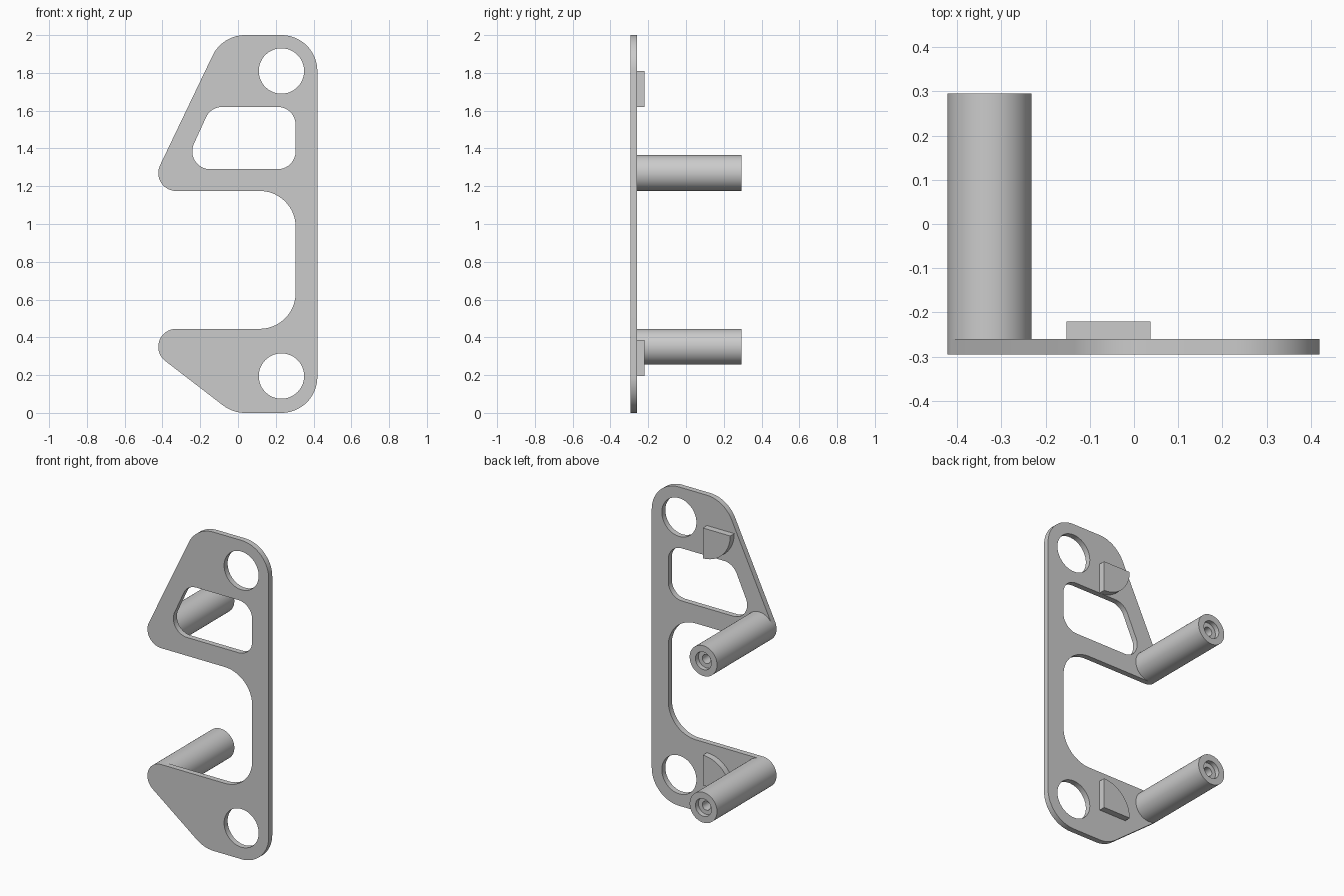
import bpy, bmesh
from math import radians, degrees, cos, sin, atan2, acos, hypot, pi
from mathutils import Vector

if "Cube" in bpy.data.objects:
    bpy.data.objects.remove(bpy.data.objects["Cube"])

FRONT, BACK, TAB, END = -0.295, -0.26, -0.22, 0.295


def arc(c, r, a0, a1):
    n = max(2, int(abs(a1 - a0) / 5))
    return [(c[0] + r * cos(radians(a0 + (a1 - a0) * i / n)),
             c[1] + r * sin(radians(a0 + (a1 - a0) * i / n))) for i in range(n + 1)]


def tangent(c1, r1, c2, r2, side):
    """Normal angle (0-360) of the outer tangent line of two circles."""
    dx, dz = c2[0] - c1[0], c2[1] - c1[1]
    return degrees(atan2(dz, dx) + side * acos((r1 - r2) / hypot(dx, dz))) % 360


def finish(bm, name):
    bmesh.ops.recalc_face_normals(bm, faces=bm.faces[:])
    me = bpy.data.meshes.new(name)
    bm.to_mesh(me)
    bm.free()
    ob = bpy.data.objects.new(name, me)
    bpy.context.collection.objects.link(ob)
    bpy.ops.object.select_all(action='DESELECT')
    ob.select_set(True)
    bpy.context.view_layer.objects.active = ob
    bpy.ops.object.shade_smooth_by_angle(angle=radians(30))
    return ob


def slab(name, loops, y0, y1):
    """Flat outline with holes, given thickness along y."""
    bm = bmesh.new()
    for pts in loops:
        vs = [bm.verts.new((x, y0, z)) for x, z in pts]
        for i, v in enumerate(vs):
            bm.edges.new((v, vs[(i + 1) % len(vs)]))
    bmesh.ops.triangle_fill(bm, edges=bm.edges[:], use_beauty=True, normal=(0, -1, 0))
    ext = bmesh.ops.extrude_face_region(bm, geom=bm.faces[:], use_keep_orig=True)
    moved = [g for g in ext['geom'] if isinstance(g, bmesh.types.BMVert)]
    bmesh.ops.translate(bm, verts=moved, vec=(0, y1 - y0, 0))
    return finish(bm, name)


def post(name, x, z):
    """Round post with a stepped bore in its free end."""
    prof = [(0, BACK), (0.095, BACK), (0.095, END), (0.055, END), (0.055, END - 0.03),
            (0.028, END - 0.03), (0.028, END - 0.25), (0, END - 0.25)]
    bm = bmesh.new()
    vs = [bm.verts.new((x + r, y, z)) for r, y in prof]
    es = [bm.edges.new(p) for p in zip(vs, vs[1:])]
    bmesh.ops.spin(bm, geom=vs + es, cent=(x, 0, z), axis=(0, 1, 0),
                   angle=2 * pi, steps=64, use_duplicate=False)
    bmesh.ops.remove_doubles(bm, verts=bm.verts[:], dist=1e-4)
    return finish(bm, name)


# Key centres
R, r = 0.19, 0.095
top_r, top_l = (0.23, 1.81), (0.037, 1.81)
bot_r, bot_l = (0.23, 0.195), (0.037, 0.19)
post_u, post_d = (-0.327, 1.27), (-0.327, 0.35)
a_up = tangent(post_u, r, top_l, R, 1)
a_dn = tangent(post_d, r, bot_l, R, -1)

# Plate outline
outline = (arc((0.23, 1.81), R, 0, 90) + arc(top_l, R, 90, a_up)
           + arc(post_u, r, a_up, 270)
           + arc((0.115, 0.985), R, 90, 0) + arc((0.115, 0.635), R, 0, -90)
           + arc(post_d, r, 90, a_dn)
           + arc(bot_l, R, a_dn, 270) + arc((0.23, 0.19), R, 270, 360))

# Window and round holes
w_tl, w_bl = (-0.083, 1.525), (-0.147, 1.385)
a_w = tangent(w_bl, r, w_tl, r, 1)
window = (arc((0.21, 1.525), r, 0, 90) + arc(w_tl, r, 90, a_w)
          + arc(w_bl, r, a_w, 270) + arc((0.21, 1.385), r, 270, 360))
holes = [arc(c, 0.12, 0, 360)[:-1] for c in (top_r, bot_r)]
slab("plate", [outline, window] + holes, FRONT, BACK)

# Quarter-round tabs on the back of the plate
slab("upper_tab", [[top_l] + arc(top_l, R, 180, 270)], BACK, TAB)
low = (0.037, 0.195)
slab("lower_tab", [[low] + arc(low, R, 90, 180)], BACK, TAB)

# Posts
post("upper_post", *post_u)
post("lower_post", *post_d)
